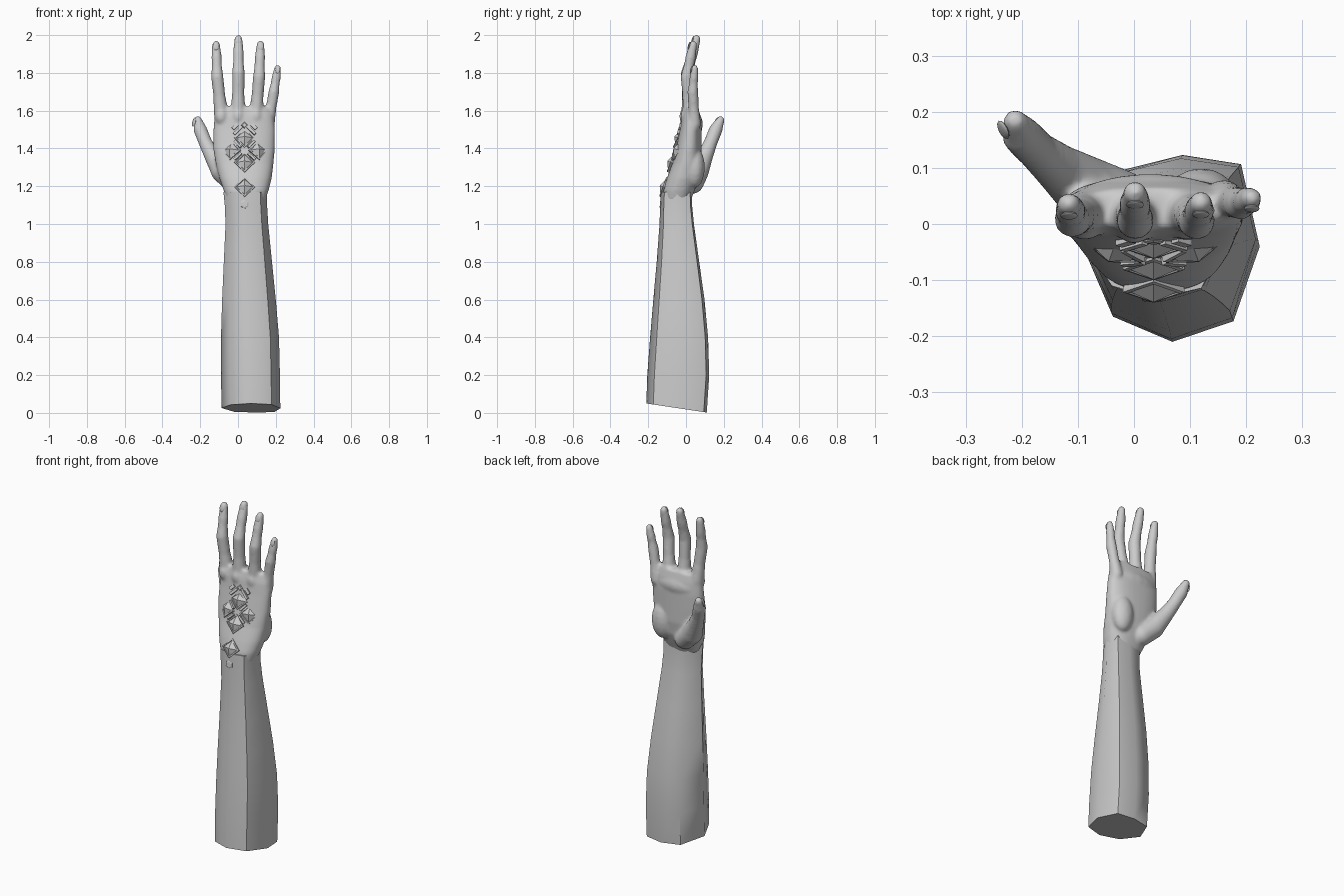
import bpy, bmesh, math
from mathutils import Vector, Matrix

cube = bpy.data.objects.get("Cube")
if cube:
    bpy.data.objects.remove(cube, do_unlink=True)

grey = bpy.data.materials.new("plain grey")
grey.use_nodes = True
grey.diffuse_color = (0.6, 0.6, 0.6, 1)
grey.node_tree.nodes["Principled BSDF"].inputs["Base Color"].default_value = (0.6, 0.6, 0.6, 1)


def finish(bm, name, angle=None):
    bmesh.ops.recalc_face_normals(bm, faces=bm.faces)
    mesh = bpy.data.meshes.new(name)
    bm.to_mesh(mesh)
    bm.free()
    mesh.materials.append(grey)
    ob = bpy.data.objects.new(name, mesh)
    bpy.context.collection.objects.link(ob)
    if angle:
        bpy.ops.object.select_all(action='DESELECT')
        ob.select_set(True)
        bpy.context.view_layer.objects.active = ob
        bpy.ops.object.shade_smooth_by_angle(angle=math.radians(angle))
    return ob


def loft(bm, rings):
    """Skin a list of point rings and cap both ends."""
    rows = [[bm.verts.new(p) for p in ring] for ring in rings]
    n = len(rows[0])
    for a, b in zip(rows, rows[1:]):
        for i in range(n):
            j = (i + 1) % n
            bm.faces.new((a[i], a[j], b[j], b[i]))
    bm.faces.new(rows[0][::-1])
    bm.faces.new(rows[-1])


def ball(bm, centre, size):
    m = Matrix.Translation(centre) @ Matrix.Diagonal((*size, 1))
    bmesh.ops.create_uvsphere(bm, u_segments=16, v_segments=10, radius=1, matrix=m)


def tube(bm, stations):
    """Round tube through (x, y, z, radius) stations with rounded ends."""
    pts = [Vector(s[:3]) for s in stations]
    rings = []
    for i, (p, s) in enumerate(zip(pts, stations)):
        d = pts[min(i + 1, len(pts) - 1)] - pts[max(i - 1, 0)]
        u = d.cross(Vector((0, 1, 0))).normalized()
        v = u.cross(d).normalized()
        rings.append([p + s[3] * (math.cos(t) * u + math.sin(t) * v)
                      for t in (k * math.tau / 16 for k in range(16))])
    loft(bm, rings)
    for p, s in zip(pts, stations):
        ball(bm, p, (s[3],) * 3)


# Forearm: eight-sided section, slanted cut at the elbow end
section = [(0, -1), (.7, -.77), (1, .06), (.8, .9), (.13, 1), (-.58, .83), (-1, 0), (-.68, -.72)]
arm_rows = [  # z, x min, x max, y min, y max
    (0, -.087, .224, -.21, .11), (.2, -.09, .222, -.205, .123), (.4, -.09, .217, -.19, .117),
    (.6, -.084, .2, -.173, .098), (.8, -.075, .18, -.155, .07), (1.0, -.066, .16, -.14, .042),
    (1.1, -.07, .154, -.137, .032), (1.17, -.077, .155, -.133, .03)]
bm = bmesh.new()
rings = []
for z, x0, x1, y0, y1 in arm_rows:
    ring = []
    for u, v in section:
        y = (y0 + y1) / 2 + v * (y1 - y0) / 2
        slant = .05 - .15 * (y + .21) if z == 0 else 0
        ring.append(((x0 + x1) / 2 + u * (x1 - x0) / 2, y, z + max(slant, 0)))
    rings.append(ring)
loft(bm, rings)
finish(bm, "forearm", 50)

# Hand: palm, fingers and thumb fused into one skin
bm = bmesh.new()
palm_rows = [  # z, centre x, centre y, half width, half depth
    (1.12, .043, -.05, .1, .072), (1.18, .043, -.036, .12, .084), (1.24, .04, -.015, .138, .087),
    (1.32, .035, .005, .153, .078), (1.4, .032, .015, .163, .068), (1.5, .033, .025, .163, .058),
    (1.57, .031, .027, .156, .05), (1.62, .026, .027, .14, .036)]


def bulge(c):
    return math.copysign(abs(c) ** .85, c)


loft(bm, [[(cx + a * bulge(math.cos(t)), cy + b * bulge(math.sin(t)), z)
           for t in (k * math.tau / 32 for k in range(32))]
          for z, cx, cy, a, b in palm_rows])
ball(bm, (.12, .045, 1.3), (.065, .055, .11))       # heel of the palm
ball(bm, (.03, .04, 1.53), (.14, .05, .06))         # pads below the fingers

fingers = {  # base, middle joint and tip points
    "index": ((-.088, .022, 1.58), (-.11, .008, 1.78), (-.116, .036, 1.95), 1),
    "middle": ((0, .016, 1.58), (.002, .006, 1.8), (.002, .056, 1.98), 1.03),
    "ring": ((.095, .022, 1.58), (.112, .004, 1.78), (.119, .038, 1.95), 1),
    "little": ((.16, .045, 1.53), (.19, .036, 1.7), (.21, .046, 1.825), .88)}
for base, mid, tip, k in fingers.values():
    a, b, c = Vector(base), Vector(mid), Vector(tip)
    stations = [(a, .04), (a.lerp(b, .5), .032), (b, .033), (b.lerp(c, .35), .027),
                (b.lerp(c, .6), .028), (c, .021)]
    tube(bm, [(*p, r * k) for p, r in stations])
    ball(bm, (a.x, a.y - .012, a.z - .01), (.036, .04, .05))   # knuckle

thumb = [(-.02, .035, 1.22, .06), (-.085, .062, 1.28, .06), (-.135, .1, 1.36, .044),
         (-.172, .13, 1.43, .036), (-.2, .158, 1.5, .036), (-.212, .183, 1.55, .022)]
tube(bm, thumb)
hand = finish(bm, "hand")
remesh = hand.modifiers.new("fuse", 'REMESH')
remesh.mode = 'VOXEL'
remesh.voxel_size = .008
remesh.use_smooth_shade = True
soft = hand.modifiers.new("soften", 'SMOOTH')
soft.factor = .5
soft.iterations = 8


# Nails: thin oval plates
def nail(name, place, facing, size):
    bm = bmesh.new()
    rot = Vector(facing).to_track_quat('Z', 'Y').to_matrix().to_4x4()
    m = Matrix.Translation(place) @ rot @ Matrix.Diagonal((size * .75, size * 1.1, .005, 1))
    bmesh.ops.create_uvsphere(bm, u_segments=12, v_segments=8, radius=1, matrix=m)
    finish(bm, name, 60)


for name, (base, mid, tip, k) in fingers.items():
    nail(name + "_nail", (tip[0], tip[1] - .021 * k, tip[2] - .008), (0, -1, .25), .021 * k)
nail("thumb_nail", (-.233, .168, 1.54), (-1, -.5, .3), .024)


# Jewellery on the back of the hand
def ornament(name, x, y, z, radii, sides=4, yaw=0, tilt=0, roll=0, stretch=1):
    """Prism or pyramid facing the front, built from (radius, depth) steps."""
    bm = bmesh.new()
    loft(bm, [[(r * math.sin(k * math.tau / sides), -d, r * math.cos(k * math.tau / sides))
               for k in range(sides)] for r, d in radii])
    turn = Matrix.Rotation(yaw, 4, 'Z') @ Matrix.Rotation(tilt, 4, 'X') @ Matrix.Rotation(roll, 4, 'Y')
    bm.transform(Matrix.Translation((x, y, z)) @ turn)
    finish(bm, name)


def bar(name, x, y, z, size, roll, tilt=-.3, yaw=0):
    bm = bmesh.new()
    bmesh.ops.create_cube(bm, size=1)
    turn = Matrix.Rotation(yaw, 4, 'Z') @ Matrix.Rotation(tilt, 4, 'X') @ Matrix.Rotation(roll, 4, 'Y')
    bm.transform(Matrix.Translation((x, y, z)) @ turn @ Matrix.Diagonal((*size, 1)))
    finish(bm, name)


gem = [(.05, -.015), (.055, 0), (.055, .006), (.046, .008), (.043, .005), (.002, .024)]
mid_x = .035
gems = [("upper_gem", 0, -.038, 1.455, 0), ("right_gem", -.072, -.045, 1.39, -.35),
        ("left_gem", .072, -.045, 1.39, .35), ("lower_gem", 0, -.076, 1.325, 0),
        ("wrist_gem", 0, -.116, 1.195, 0)]
for name, dx, y, z, yaw in gems:
    ornament(name, mid_x + dx, y, z, gem, yaw=yaw, tilt=-.35)

ornament("wrist_stud", mid_x, -.131, 1.105, [(.024, -.01), (.024, .004), (.016, .007)], sides=6, tilt=-.1)
ornament("top_stud", mid_x, -.026, 1.522, [(.018, -.01), (.018, .006), (.012, .009)], tilt=-.2)

for side, s in (("left", 1), ("right", -1)):
    # links between the gems, then short bars fanning toward the knuckles
    bar(side + "_upper_link", mid_x + s * .036, -.052, 1.423, (.05, .016, .012), -s * math.pi / 4, yaw=s * .2)
    bar(side + "_lower_link", mid_x + s * .036, -.066, 1.357, (.05, .016, .012), s * math.pi / 4, yaw=s * .2)
    bar(side + "_inner_bar", mid_x + s * .036, -.036, 1.495, (.056, .014, .014), s * math.pi / 4)
    bar(side + "_outer_bar", mid_x + s * .05, -.03, 1.515, (.034, .014, .018), s * math.pi / 4)
